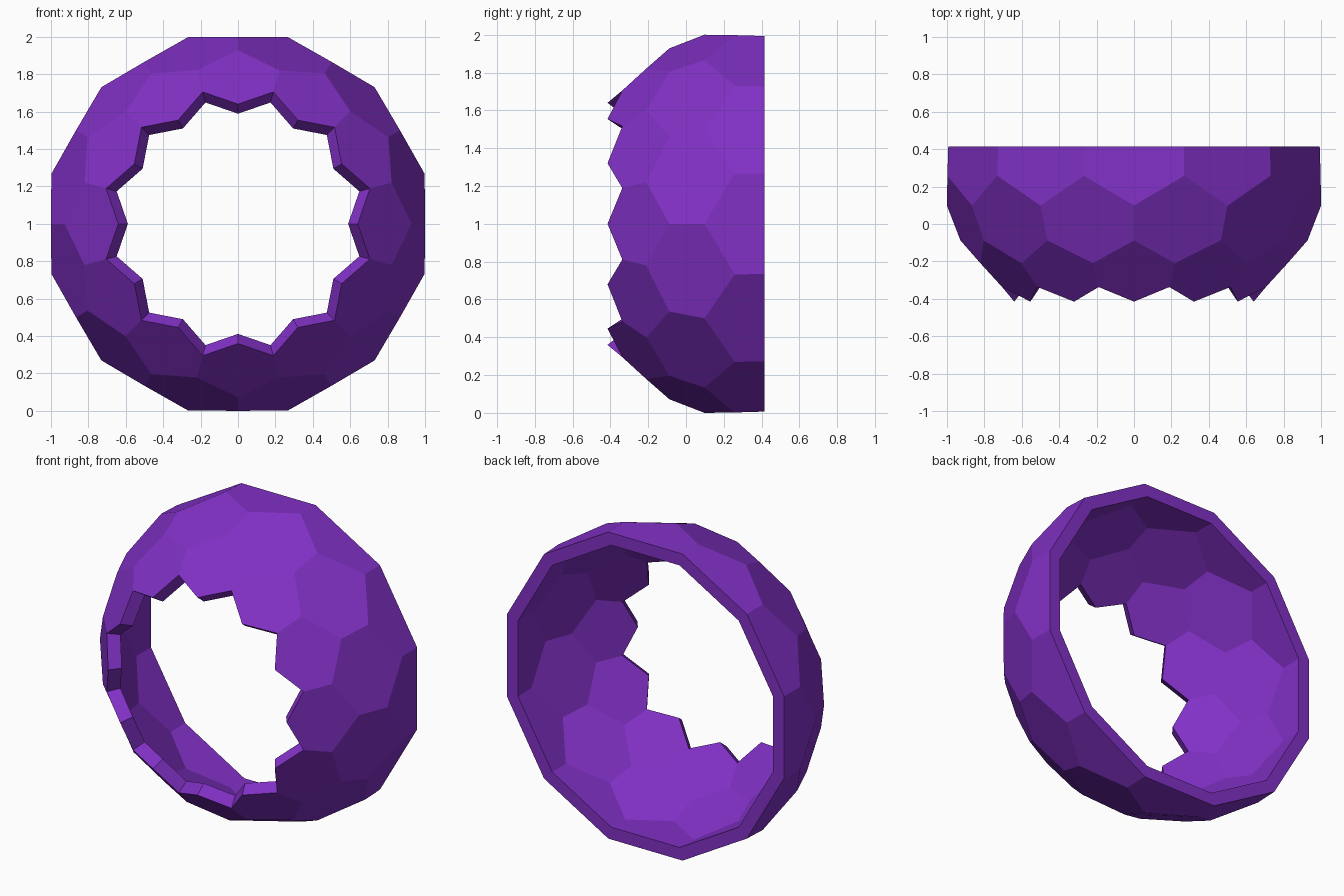
import bpy, bmesh, math
from mathutils import Vector

if "Cube" in bpy.data.objects:
    bpy.data.objects.remove(bpy.data.objects["Cube"])

SIDES = 12
BACK = 0.415       # plane of the flat back rim, also the dome centre
INNER = 0.92       # inner skin scale about the dome centre

# Vertex rings: name -> (radius, y, half-step offset)
RINGS = {
    "A": (0.640, -0.415, 0), "B": (0.730, -0.337, 1),
    "C": (0.850, -0.210, 1), "D": (0.928, -0.088, 0),
    "E": (1.000, 0.098, 0), "F": (1.033, 0.258, 1),
    "G": (1.028, BACK, 1),
}

bm = bmesh.new()
outer, inner = {}, {}
centre = Vector((0, BACK, 0))
for name, (r, y, half) in RINGS.items():
    for i in range(SIDES):
        a = 2 * math.pi * (i + half / 2) / SIDES
        p = Vector((r * math.sin(a), y, r * math.cos(a)))
        outer[name, i] = bm.verts.new(p)
        inner[name, i] = bm.verts.new(centre + (p - centre) * INNER)


def panel(corners, i):
    """Add one polygon panel to the outer and inner skins."""
    keys = [(n, (i + d) % SIDES) for n, d in corners]
    bm.faces.new([outer[k] for k in keys])
    bm.faces.new([inner[k] for k in reversed(keys)])


def rim(k1, k2):
    """Close the shell thickness along one border edge."""
    bm.faces.new([outer[k1], outer[k2], inner[k2], inner[k1]])


for i in range(SIDES):
    j = (i - 1) % SIDES
    # front hexagons, middle hexagons, back pentagons cut by the rim plane
    panel([("A", 0), ("B", 0), ("C", 0), ("D", 0), ("C", -1), ("B", -1)], i)
    panel([("C", 0), ("D", 1), ("E", 1), ("F", 0), ("E", 0), ("D", 0)], i)
    panel([("E", 0), ("F", 0), ("G", 0), ("G", -1), ("F", -1)], i)
    # zigzag front opening and flat back rim
    rim(("A", i), ("B", i))
    rim(("B", j), ("A", i))
    rim(("G", j), ("G", i))

bmesh.ops.recalc_face_normals(bm, faces=bm.faces)
bmesh.ops.translate(bm, verts=bm.verts, vec=(0, 0, 1))
mesh = bpy.data.meshes.new("hex_panel_shell")
bm.to_mesh(mesh)
bm.free()

shell = bpy.data.objects.new("hex_panel_shell", mesh)
bpy.context.collection.objects.link(shell)
purple = bpy.data.materials.new("purple")
purple.diffuse_color = (0.22, 0.03, 0.56, 1)
purple.use_nodes = True
purple.node_tree.nodes["Principled BSDF"].inputs["Base Color"].default_value = purple.diffuse_color
mesh.materials.append(purple)
